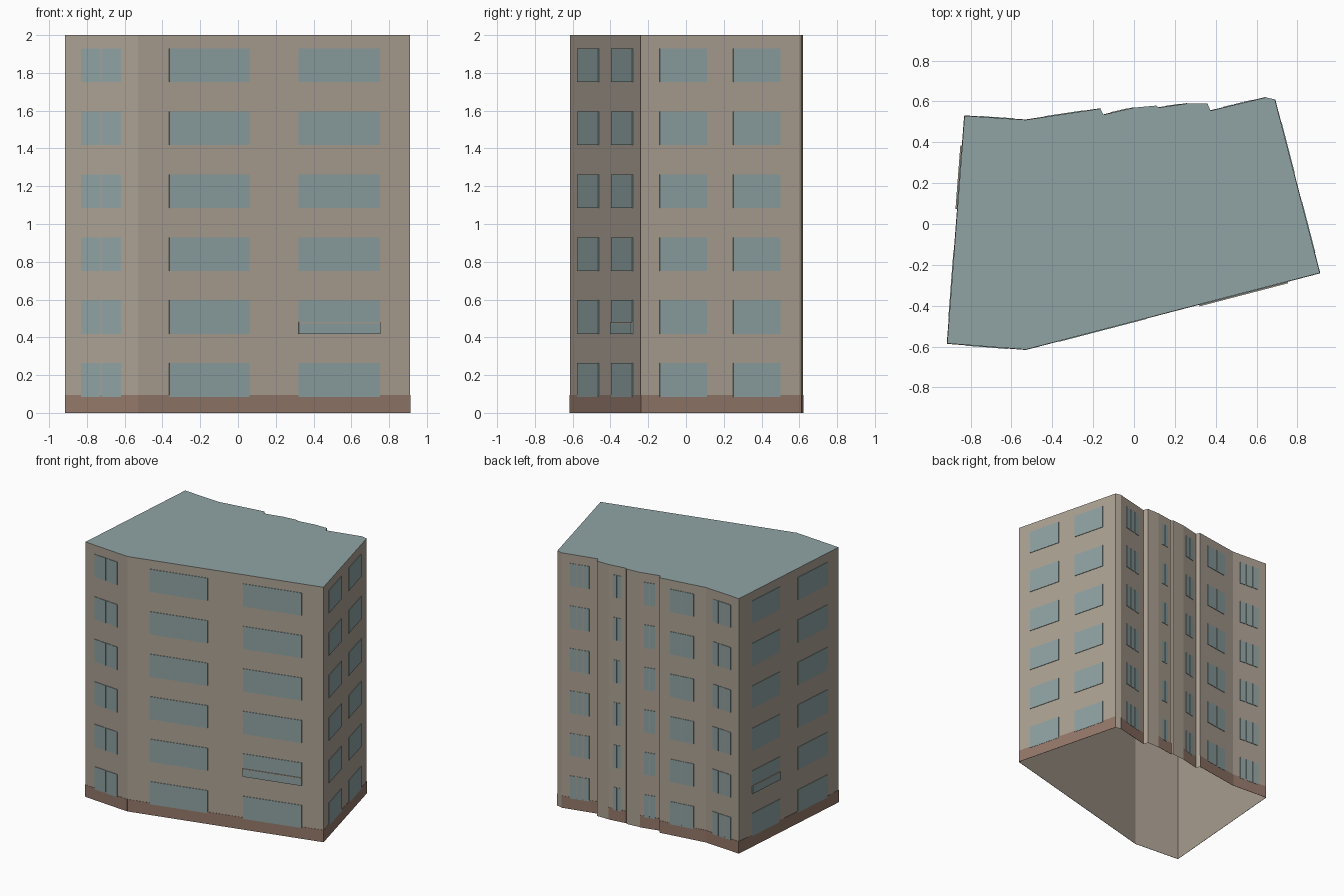
import bpy
import bmesh
from mathutils import Vector

cube = bpy.data.objects.get("Cube")
if cube:
    bpy.data.objects.remove(cube, do_unlink=True)


def linear(c):
    c /= 255
    return c / 12.92 if c <= 0.04045 else ((c + 0.055) / 1.055) ** 2.4


def material(name, *rgb):
    mat = bpy.data.materials.new(name)
    mat.use_nodes = True
    color = [linear(c) for c in rgb] + [1]
    mat.diffuse_color = color
    mat.node_tree.nodes["Principled BSDF"].inputs["Base Color"].default_value = color
    return mat


WALL = material("beige wall", 172, 161, 147)
GLASS = material("blue grey glass", 143, 162, 162)
ROOF = material("blue grey roof", 144, 163, 165)
BASE = material("brown base", 148, 120, 106)

HEIGHT = 2.0
FLOORS = 6
STOREY = HEIGHT / FLOORS
SILL, WINDOW_HEIGHT = 0.085, 0.178
GAP = 0.006

# Footprint, counterclockwise from the front left corner
outline = [Vector(p) for p in (
    (-.915, -.585), (-.53, -.615), (.91, -.24), (.69, .61), (.645, .62),
    (.375, .555), (.36, .59), (.26, .59), (.12, .57), (.11, .58),
    (0, .57), (-.15, .535), (-.165, .565), (-.53, .51), (-.83, .53))]

# Window columns on each facade: start, end, panes
facades = {
    0: [(.22, .766, 2)],
    1: [(.115, .41, 1), (.59, .89, 1)],
    2: [(.118, .412, 1), (.576, .87, 1)],
    4: [(.236, .758, 3)],
    7: [(.27, .72, 2)],
    10: [(.2, .75, 2)],
    12: [(.23, .74, 2)],
    13: [(.21, .76, 3)],
    14: [(.13, .41, 1), (.59, .885, 1)],
}


def finish(bm, name, *mats):
    mesh = bpy.data.meshes.new(name)
    bm.to_mesh(mesh)
    bm.free()
    for mat in mats:
        mesh.materials.append(mat)
    obj = bpy.data.objects.new(name, mesh)
    bpy.context.collection.objects.link(obj)
    return obj


def plate(bm, wall, s, e, low, high, depth):
    """Thin raised plate on a facade, open towards the wall."""
    a, b = outline[wall], outline[(wall + 1) % len(outline)]
    d = (b - a).normalized()
    out = Vector((d.y, -d.x)) * depth
    corners = [(a.lerp(b, t), z) for t, z in ((s, low), (e, low), (e, high), (s, high))]
    back = [bm.verts.new((*p, z)) for p, z in corners]
    front = [bm.verts.new((*(p + out), z)) for p, z in corners]
    bm.faces.new(front)
    for i in range(4):
        j = (i + 1) % 4
        bm.faces.new((back[i], back[j], front[j], front[i]))


# Walls and roof: a shell open at the bottom
bm = bmesh.new()
low = [bm.verts.new((*p, 0)) for p in outline]
top = [bm.verts.new((*p, HEIGHT)) for p in outline]
for i in range(len(outline)):
    j = (i + 1) % len(outline)
    bm.faces.new((low[i], low[j], top[j], top[i]))
bm.faces.new(top).material_index = 1
finish(bm, "building_shell", WALL, ROOF)

# Brown band along the foot of the windowed facades
bm = bmesh.new()
for wall in facades:
    plate(bm, wall, 0, 1, 0, 0.095, 0.002)
finish(bm, "base_band", BASE)

# Windows on every floor
bm = bmesh.new()
for wall, columns in facades.items():
    length = (outline[(wall + 1) % len(outline)] - outline[wall]).length
    gap = GAP / length
    for start, end, panes in columns:
        width = (end - start - gap * (panes - 1)) / panes
        for floor in range(FLOORS):
            z = SILL + STOREY * floor
            for k in range(panes):
                s = start + k * (width + gap)
                plate(bm, wall, s, s + width, z, z + WINDOW_HEIGHT, 0.004)
finish(bm, "windows", GLASS)

# Raised glazed panels with a rail on two second floor windows
for name, wall, column in (("front", 1, 1), ("side", 14, 0)):
    start, end, _ = facades[wall][column]
    z = SILL + STOREY
    bm = bmesh.new()
    plate(bm, wall, start, end, z, z + 0.055, 0.0095)
    finish(bm, name + "_window_panel", GLASS)
    bm = bmesh.new()
    plate(bm, wall, start, end, z + 0.055, z + 0.062, 0.0095)
    finish(bm, name + "_window_rail", WALL)
